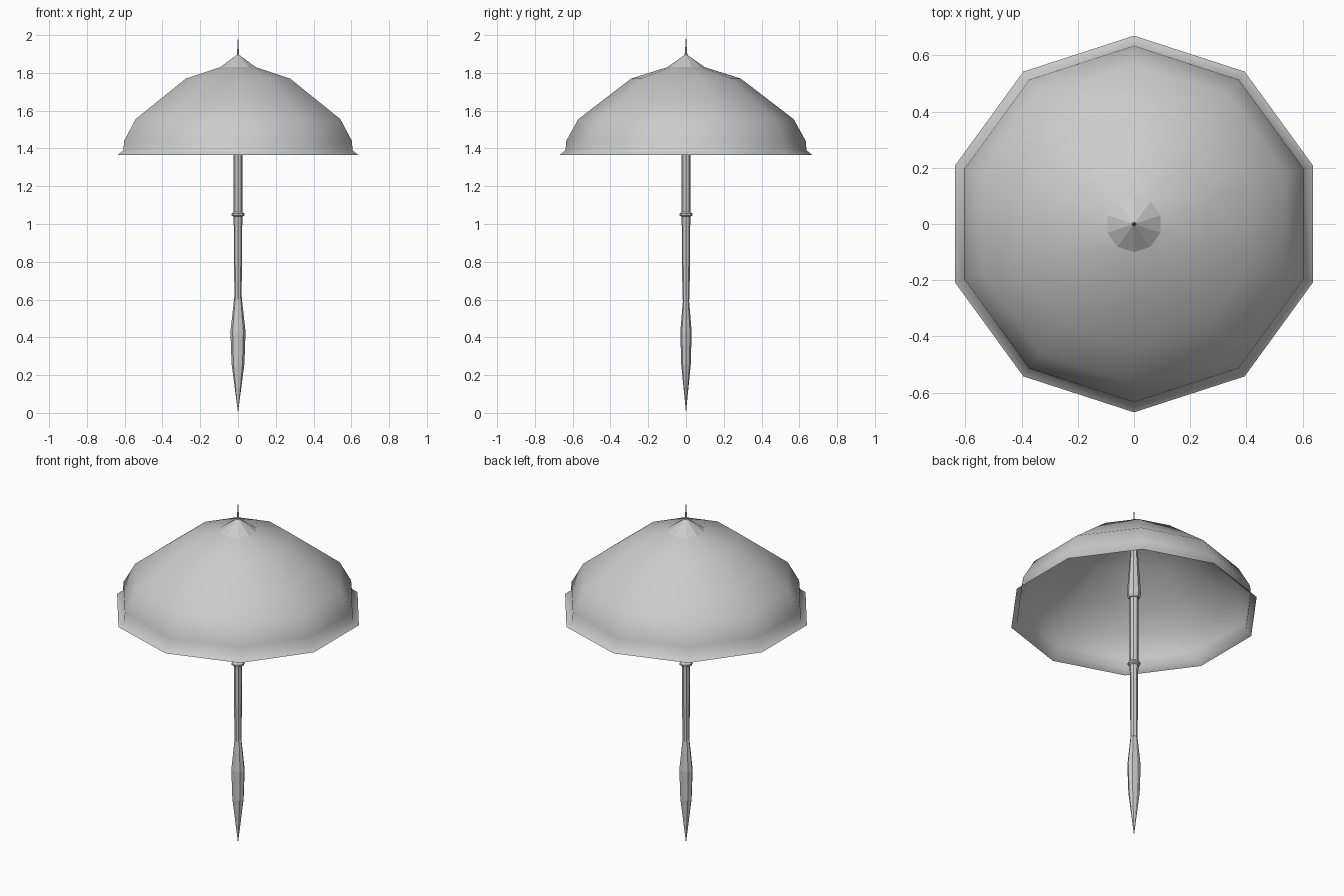
import bpy, bmesh, math

if "Cube" in bpy.data.objects:
    bpy.data.objects.remove(bpy.data.objects["Cube"])


def lathe(name, profile, sides, start=90, sx=1.0, sy=1.0, smooth=None):
    """Revolve (radius, z) points about z; zero radius gives a single tip."""
    bm = bmesh.new()
    rings = []
    for r, z in profile:
        if r == 0:
            rings.append([bm.verts.new((0, 0, z))] * sides)
            continue
        ring = []
        for i in range(sides):
            a = math.radians(start) + i * math.tau / sides
            ring.append(bm.verts.new((r * sx * math.cos(a), r * sy * math.sin(a), z)))
        rings.append(ring)
    for low, high in zip(rings, rings[1:]):
        for i in range(sides):
            j = (i + 1) % sides
            corners = list(dict.fromkeys([low[i], low[j], high[j], high[i]]))
            bm.faces.new(corners)
    bmesh.ops.recalc_face_normals(bm, faces=bm.faces)
    mesh = bpy.data.meshes.new(name)
    bm.to_mesh(mesh)
    bm.free()
    obj = bpy.data.objects.new(name, mesh)
    bpy.context.collection.objects.link(obj)
    if smooth:
        bpy.ops.object.select_all(action='DESELECT')
        obj.select_set(True)
        bpy.context.view_layer.objects.active = obj
        bpy.ops.object.shade_smooth_by_angle(angle=math.radians(smooth))
    return obj


# Ten-sided open canopy with flared rim
lathe("canopy", [(0.67, 1.365), (0.638, 1.39), (0.634, 1.44), (0.57, 1.555),
                 (0.44, 1.655), (0.29, 1.77), (0.10, 1.83)], 10, smooth=50)

# Faceted cap and the spike on top
lathe("canopy_cap", [(0.10, 1.83), (0, 1.9)], 10)
lathe("top_spike", [(0.009, 1.88), (0.005, 1.92), (0, 2.0)], 6)

# Tapered collar inside the canopy
lathe("collar", [(0, 1.45), (0.03, 1.45), (0.038, 1.47), (0.018, 1.76), (0.016, 1.84), (0, 1.84)], 8)

# Pole and its ring
lathe("pole", [(0, 0.6), (0.019, 0.6), (0.023, 1.05), (0.024, 1.46), (0, 1.46)], 8)
lathe("pole_ring", [(0.022, 1.038), (0.034, 1.045), (0.034, 1.055), (0.022, 1.065)], 8)

# Slightly flattened pointed handle
lathe("handle", [(0, 0), (0.034, 0.26), (0.040, 0.43), (0.019, 0.62), (0, 0.62)], 8, sy=0.75)
